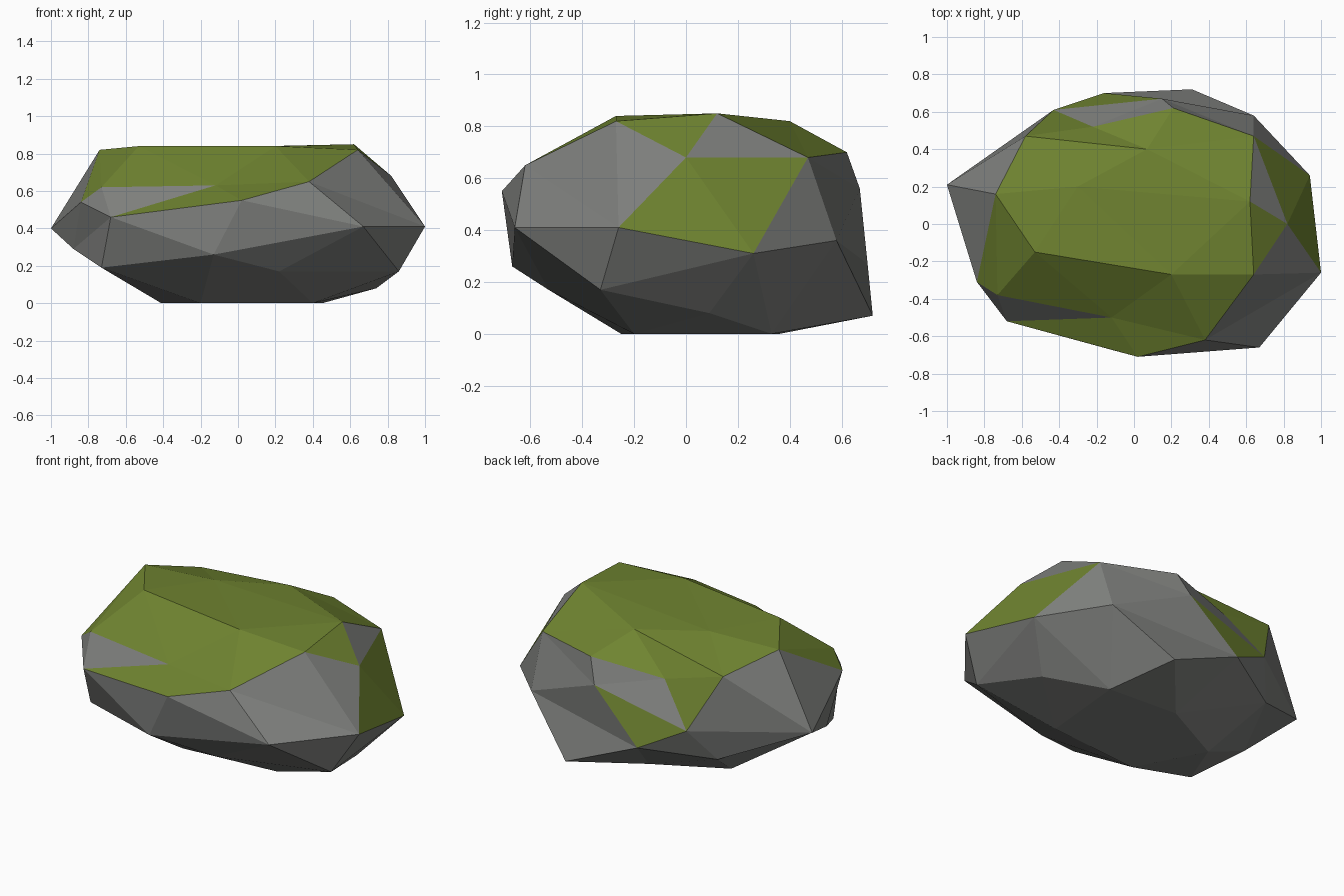
import bpy
import bmesh
from mathutils import Vector

default_cube = bpy.data.objects.get("Cube")
if default_cube:
    bpy.data.objects.remove(default_cube)


def make_material(name, colour):
    material = bpy.data.materials.new(name)
    material.use_nodes = True
    material.diffuse_color = colour
    shader = material.node_tree.nodes["Principled BSDF"]
    shader.inputs["Base Color"].default_value = colour
    shader.inputs["Roughness"].default_value = 1
    return material


stone = make_material("grey stone", (.21, .215, .205, 1))
moss = make_material("green moss", (.16, .23, .03, 1))

# Corners of the boulder, in rings from the top down, each with a letter
crown = dict(a=(.64, -.27, .82), b=(.2, -.27, .84), c=(-.53, -.15, .84),
             d=(-.74, .16, .82), e=(-.3, .2, .83), f=(.07, .4, .82),
             g=(.62, .12, .85))
shoulder = dict(h=(.38, -.62, .65), i=(-.12, -.5, .63), j=(-.73, -.38, .62),
                k=(-.58, .47, .73), l=(-.22, .52, .64), m=(.21, .62, .7),
                n=(.64, .47, .68), o=(.82, 0, .68), p=(.15, .67, .56))
waist = dict(q=(.02, -.71, .55), r=(.67, -.66, .41), s=(1, -.26, .41),
             t=(.94, .26, .31), u=(.64, .58, .36), v=(-.43, .61, .41),
             w=(-1, .21, .4), x=(-.84, -.31, .54), y=(-.68, -.52, .46))
skirt = dict(A=(-.16, .7, .27), B=(.31, .72, .07), C=(-.55, .48, .22),
             D=(-.88, -.1, .29), E=(-.73, -.38, .19), F=(-.13, -.67, .26),
             G=(.22, -.53, .17), H=(.86, -.33, .17), I=(.74, .09, .08))
base = dict(J=(.45, .33, 0), K=(.4, -.2, 0), L=(-.2, -.25, 0),
            M=(-.41, .15, 0), N=(0, .36, 0))
corners = {**crown, **shoulder, **waist, **skirt, **base}

# Moss that hangs below the crown, and one bare patch above it
hanging_moss = {frozenset(patch) for patch in ("yqi", "qhi", "kvl", "pvA", "sot", "otn")}
bare_patches = {frozenset(patch) for patch in ("gon",)}
MOSS_LINE = .655


def on_sphere(point):
    """Direction of a corner from the centre of the squashed boulder."""
    x, y, z = point
    return Vector((x, y / .72, (z - .42) / .43)).normalized()


# Facets: wrap the corner directions on a ball, then move each corner to its place
bm = bmesh.new()
letter_of = {}
for letter, point in corners.items():
    letter_of[bm.verts.new(on_sphere(point))] = letter
bmesh.ops.convex_hull(bm, input=list(bm.verts))
for vert, letter in letter_of.items():
    vert.co = corners[letter]
bmesh.ops.recalc_face_normals(bm, faces=list(bm.faces))

# Moss on the high facets and the hanging patches, stone elsewhere
for face in bm.faces:
    patch = frozenset(letter_of[vert] for vert in face.verts)
    height = face.calc_center_median().z
    mossy = patch in hanging_moss or (height > MOSS_LINE and patch not in bare_patches)
    face.material_index = int(mossy)
    face.smooth = False

mesh = bpy.data.meshes.new("mossy_boulder")
bm.to_mesh(mesh)
bm.free()
mesh.materials.append(stone)
mesh.materials.append(moss)
boulder = bpy.data.objects.new("mossy_boulder", mesh)
bpy.context.collection.objects.link(boulder)
